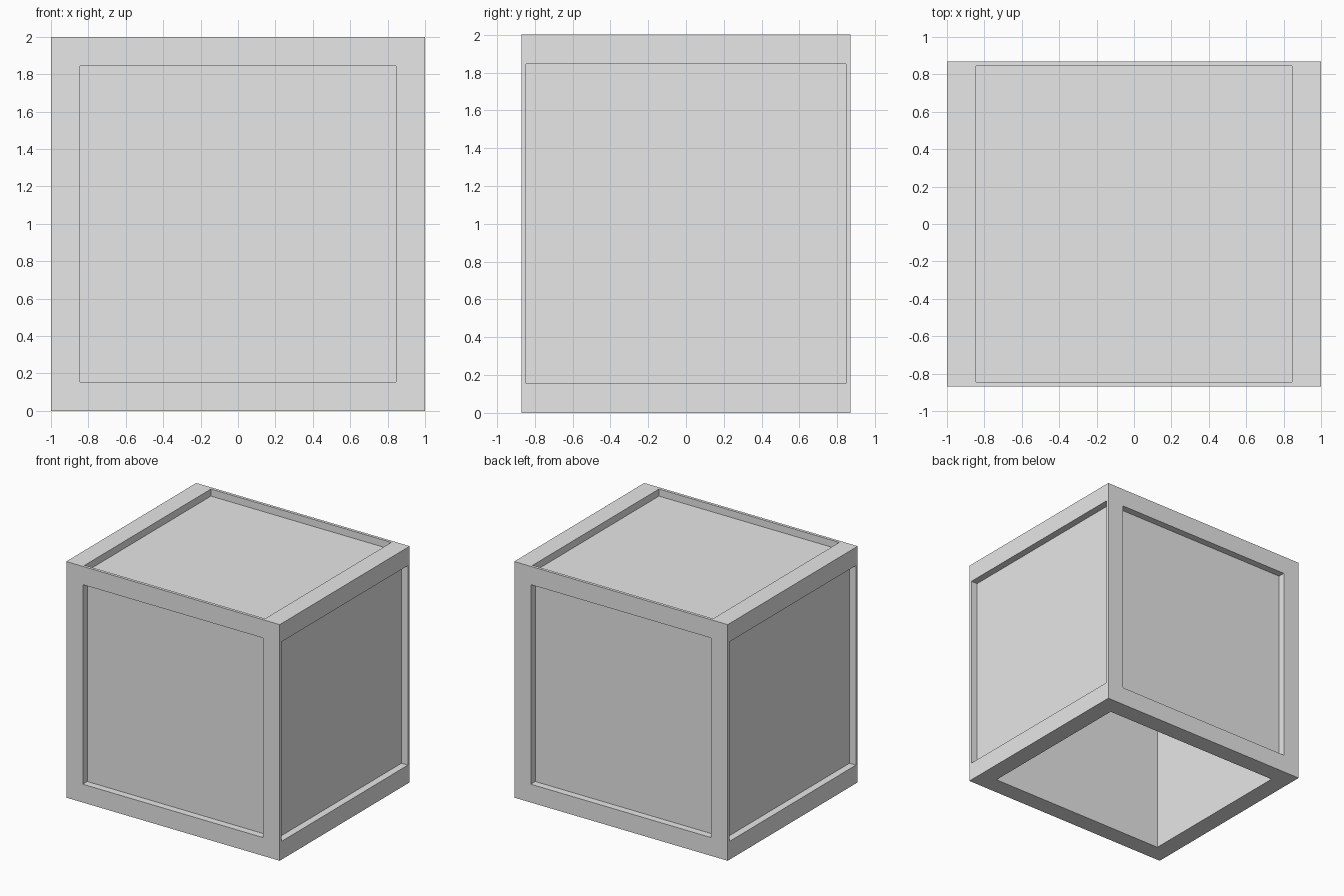
import bpy
import bmesh
from mathutils import Vector

default_cube = bpy.data.objects.get("Cube")
if default_cube:
    bpy.data.objects.remove(default_cube, do_unlink=True)

HALF = Vector((1.0, 0.87, 1.0))   # half size of the crate
OPENING = 0.845                   # half size of every recessed panel
RECESS = 0.06                     # depth of the side and top panels
WALL = 0.155                      # rim width around the open underside

grey = bpy.data.materials.new("light_grey")
grey.use_nodes = True
grey.diffuse_color = (0.8, 0.8, 0.8, 1)
grey.node_tree.nodes["Principled BSDF"].inputs["Base Color"].default_value = (0.8, 0.8, 0.8, 1)


def sink_face(bm, face, half_opening, depth):
    """Frame a face with a border, then push its middle inward."""
    normal = face.normal.copy()
    for push in (0.0, depth):
        bmesh.ops.inset_individual(bm, faces=[face], thickness=0.01)
        for v in face.verts:
            for i in range(3):
                sign = 1 if v.co[i] > 0 else -1
                if abs(normal[i]) > 0.5:
                    v.co[i] = normal[i] * (HALF[i] - push)
                else:
                    v.co[i] = sign * half_opening[i]


# Outer block
bm = bmesh.new()
bmesh.ops.create_cube(bm, size=2)
bmesh.ops.scale(bm, vec=HALF, verts=bm.verts)
bm.normal_update()

# Shallow panels on the sides and top, deep cavity from below
for face in list(bm.faces):
    if face.normal.z < -0.5:
        rim = HALF - Vector((WALL, WALL, WALL))
        sink_face(bm, face, rim, 2 * HALF.z - WALL)
    else:
        sink_face(bm, face, Vector((OPENING, OPENING, OPENING)), RECESS)

# Stand the crate on the floor
bmesh.ops.translate(bm, vec=(0, 0, HALF.z), verts=bm.verts)
bmesh.ops.recalc_face_normals(bm, faces=bm.faces)
mesh = bpy.data.meshes.new("crate")
bm.to_mesh(mesh)
bm.free()
mesh.materials.append(grey)
crate = bpy.data.objects.new("hollow_crate", mesh)
bpy.context.collection.objects.link(crate)
